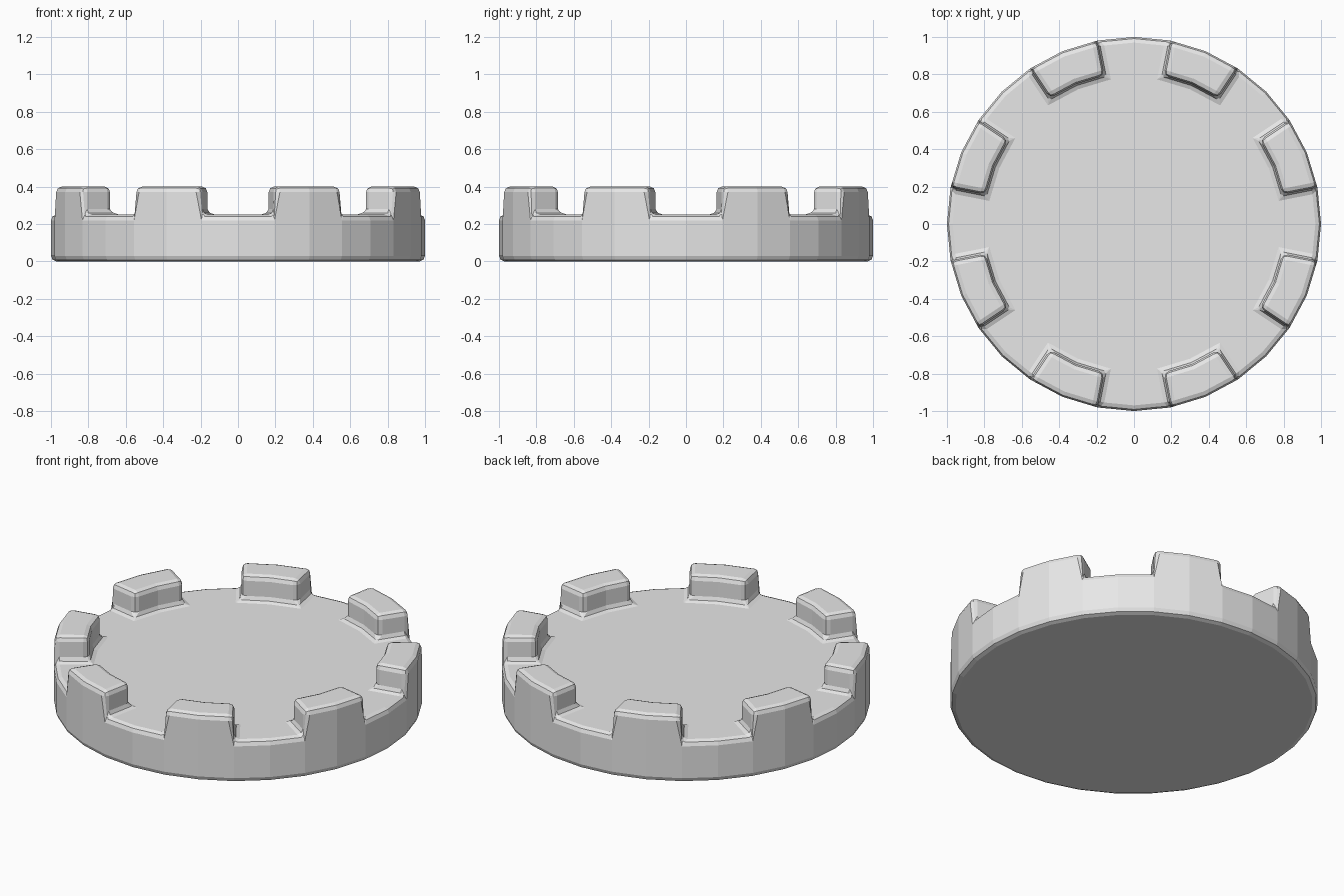
import bpy, bmesh
from math import sin, cos, tau, radians

cube = bpy.data.objects.get("Cube")
if cube:
    bpy.data.objects.remove(cube, do_unlink=True)

SIDES = 32
INNER_RADIUS = 0.81
BASE_HEIGHT = 0.25
TOOTH_HEIGHT = 0.15
BEVEL = 0.03

grey = bpy.data.materials.new("plain grey")
grey.use_nodes = True
colour = (0.8, 0.8, 0.8, 1)
grey.diffuse_color = colour
grey.node_tree.nodes["Principled BSDF"].inputs["Base Color"].default_value = colour

bm = bmesh.new()


def ring(radius, z):
    return [bm.verts.new((radius * cos(tau * i / SIDES), radius * sin(tau * i / SIDES), z))
            for i in range(SIDES)]


def bridge(a, b):
    return [bm.faces.new((a[i], a[(i + 1) % SIDES], b[(i + 1) % SIDES], b[i]))
            for i in range(SIDES)]


# Round base, with a rim band that carries the teeth
bottom = ring(1, 0)
outer = ring(1, BASE_HEIGHT)
inner = ring(INNER_RADIUS, BASE_HEIGHT)
bm.faces.new(bottom[::-1])
bridge(bottom, outer)
rim = bridge(outer, inner)
bm.faces.new(inner)

# Eight teeth, each two rim segments wide, separated by equal gaps
teeth = [f for i, f in enumerate(rim) if i % 4 in (1, 2)]
raised = bmesh.ops.extrude_face_region(bm, geom=teeth)["geom"]
bmesh.ops.delete(bm, geom=teeth, context="FACES")
bmesh.ops.translate(bm, vec=(0, 0, TOOTH_HEIGHT),
                    verts=[g for g in raised if isinstance(g, bmesh.types.BMVert)])

# Merge coplanar faces so that only true corners remain
bmesh.ops.dissolve_limit(bm, angle_limit=radians(1), verts=bm.verts[:], edges=bm.edges[:])
bmesh.ops.recalc_face_normals(bm, faces=bm.faces[:])

# Rounded outer corners and fillets at the foot of each tooth
corners = [e for e in bm.edges if e.calc_face_angle(0) > radians(30)]
bmesh.ops.bevel(bm, geom=corners, offset=BEVEL, offset_type="OFFSET", segments=2,
                profile=0.5, affect="EDGES", clamp_overlap=True)

mesh = bpy.data.meshes.new("toothed_disc")
bm.to_mesh(mesh)
bm.free()
mesh.materials.append(grey)
disc = bpy.data.objects.new("toothed_disc", mesh)
bpy.context.collection.objects.link(disc)
